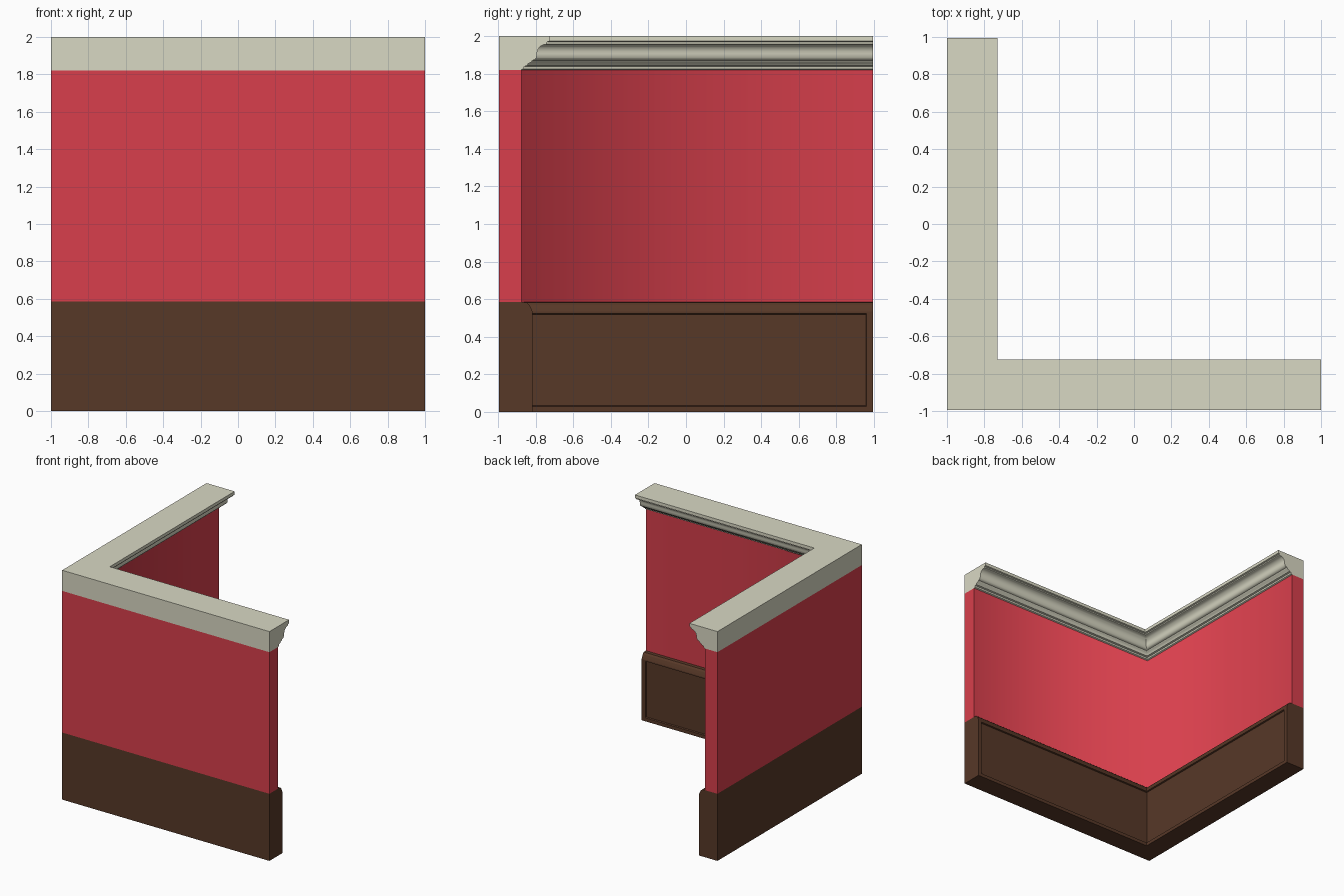
import bpy, bmesh, math

if "Cube" in bpy.data.objects:
    bpy.data.objects.remove(bpy.data.objects["Cube"])

HALF_X, HALF_Y = 1.0, 0.995
WALL = 0.12            # wall thickness
BASE_TOP, CORNICE_BOTTOM, TOP = 0.585, 1.82, 2.0


def srgb(r, g, b):
    lin = [c / 255 / 12.92 if c < 11 else ((c / 255 + 0.055) / 1.055) ** 2.4 for c in (r, g, b)]
    return (*lin, 1.0)


def material(name, rgb):
    m = bpy.data.materials.new(name)
    m.diffuse_color = srgb(*rgb)
    m.use_nodes = True
    m.node_tree.nodes["Principled BSDF"].inputs["Base Color"].default_value = m.diffuse_color
    return m


cream = material("cream plaster", (217, 216, 196))
red = material("red wall paint", (216, 63, 76))
brown = material("dark brown wood", (87, 56, 39))


# Stations along the L: right end, inner corner, back end
def right_arm(t):
    return lambda d, z: (HALF_X - t, -HALF_Y + d, z)


def back_arm(t):
    return lambda d, z: (-HALF_X + d, HALF_Y - t, z)


def corner(d, z):
    return (-HALF_X + d, -HALF_Y + d, z)


def sweep(name, sections, mat, hidden=(), smooth_segments=()):
    """Sweep (station, profile) sections; hidden segments are left open."""
    bm = bmesh.new()
    rings = [[bm.verts.new(place(d, z)) for d, z in prof] for place, prof in sections]
    n = len(rings[0])
    for a, b in zip(rings, rings[1:]):
        for j in range(n):
            if j in hidden:
                continue
            k = (j + 1) % n
            f = bm.faces.new((a[j], a[k], b[k], b[j]))
            f.smooth = j in smooth_segments
    bm.faces.new(rings[0][::-1])
    bm.faces.new(rings[-1])
    me = bpy.data.meshes.new(name)
    bm.to_mesh(me)
    bm.free()
    me.materials.append(mat)
    ob = bpy.data.objects.new(name, me)
    bpy.context.collection.objects.link(ob)
    return ob


def smooth_by_angle(ob, degrees):
    bpy.ops.object.select_all(action='DESELECT')
    ob.select_set(True)
    bpy.context.view_layer.objects.active = ob
    bpy.ops.object.shade_smooth_by_angle(angle=math.radians(degrees))


# Painted wall, its inner face shaded smoothly round the corner
wall = [(0, BASE_TOP), (0, CORNICE_BOTTOM), (WALL, CORNICE_BOTTOM), (WALL, BASE_TOP)]
sweep("wall", [(right_arm(0), wall), (corner, wall), (back_arm(0), wall)], red,
      hidden=(1, 3), smooth_segments=(2,))


# Wainscot with a rounded cap and a shallow recessed panel on the inside
def wainscot_profile(recess):
    d = 0.178
    return [(0, 0), (0, BASE_TOP), (WALL, BASE_TOP), (0.148, 0.583), (0.162, 0.57),
            (0.172, 0.55), (d, 0.535), (d, 0.523), (d - recess, 0.519),
            (d - recess, 0.034), (d, 0.03), (d, 0)]


plain, panel = wainscot_profile(0), wainscot_profile(0.012)
sweep("wainscot", [(right_arm(0), plain), (right_arm(0.035), plain), (right_arm(0.038), panel),
                   (corner, panel),
                   (back_arm(0.038), panel), (back_arm(0.035), plain), (back_arm(0), plain)],
      brown, hidden=(1,))

# Cornice: top fascia, hollow cove, stepped lower beads
cove = [(0.25 - 0.047 * math.sin(math.radians(a)),
         1.905 + 0.05 * math.cos(math.radians(a))) for a in range(0, 91, 15)]
cornice_profile = ([(0, CORNICE_BOTTOM), (0, TOP), (0.27, TOP), (0.27, 1.972), (0.256, 1.968),
                    (0.256, 1.958)] + cove +
                   [(0.2, 1.885), (0.19, 1.873), (0.178, 1.87), (0.172, 1.86),
                    (0.156, 1.852), (0.15, 1.842), (0.135, 1.838), (0.132, 1.825),
                    (WALL, CORNICE_BOTTOM)])
cornice = sweep("cornice", [(right_arm(0), cornice_profile), (corner, cornice_profile),
                            (back_arm(0), cornice_profile)],
                cream, hidden=(len(cornice_profile) - 1,))
smooth_by_angle(cornice, 40)
